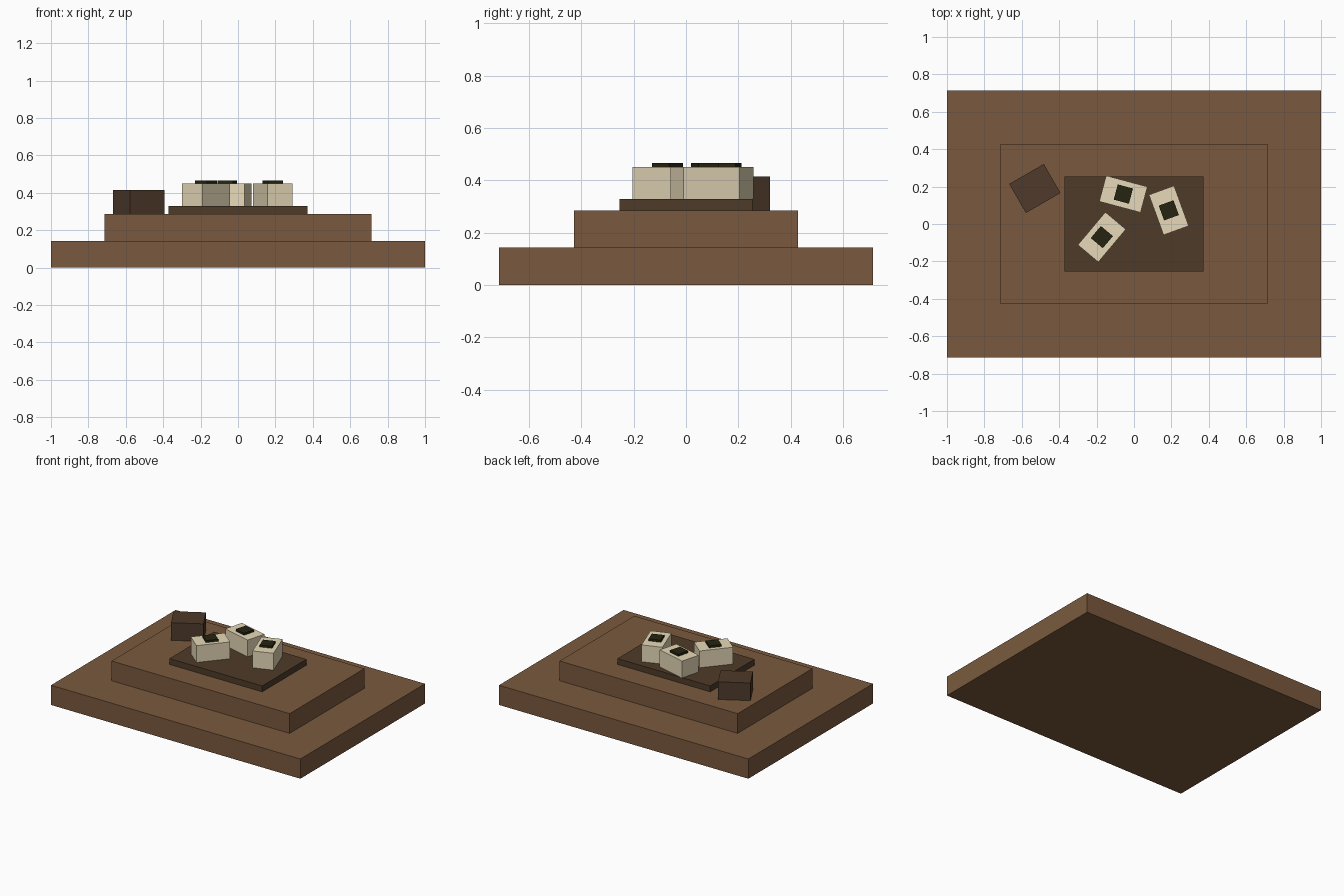
import bpy
from math import radians

cube = bpy.data.objects.get("Cube")
if cube:
    bpy.data.objects.remove(cube, do_unlink=True)


def material(name, rgb):
    """Flat material from 0-255 display values."""
    linear = [((c / 255 + 0.055) / 1.055) ** 2.4 for c in rgb] + [1]
    mat = bpy.data.materials.new(name)
    mat.use_nodes = True
    mat.diffuse_color = linear
    mat.node_tree.nodes["Principled BSDF"].inputs["Base Color"].default_value = linear
    return mat


wood = material("warm wood", (122, 90, 62))
dark_wood = material("dark wood", (78, 59, 40))
cup_brown = material("cup brown", (78, 58, 42))
rice = material("rice cream", (234, 220, 187))
seaweed = material("seaweed", (38, 36, 16))


def block(name, mat, size, bottom, top, centre=(0, 0), angle=0):
    """Box of the given footprint between two heights."""
    bpy.ops.mesh.primitive_cube_add(
        size=1, location=(*centre, (bottom + top) / 2), rotation=(0, 0, radians(angle)))
    obj = bpy.context.object
    obj.name = name
    obj.scale = (*size, top - bottom)
    bpy.ops.object.transform_apply(location=False, rotation=False, scale=True)
    obj.data.materials.append(mat)
    return obj


# Stepped table and serving tray
TABLE, STEP, TRAY, RICE = 0.143, 0.286, 0.329, 0.451
block("table_base", wood, (2, 1.428), 0, TABLE)
block("table_step", wood, (1.428, 0.856), TABLE, STEP)
block("tray", dark_wood, (0.744, 0.508), STEP, TRAY)

# Rice blocks, each with a seaweed square on top
servings = {
    "back": ((-0.057, 0.16), -15),
    "left": ((0.186, 0.073), -70),
    "front": ((-0.172, -0.07), 50),
}
for label, (centre, angle) in servings.items():
    block(f"rice_block_{label}", rice, (0.229, 0.143), TRAY, RICE, centre, angle)
    block(f"seaweed_{label}", seaweed, (0.084, 0.084), RICE, 0.466, centre, angle)

# Cup beside the tray
block("cup", cup_brown, (0.214, 0.179), STEP, 0.414, (-0.53, 0.19), 30)
